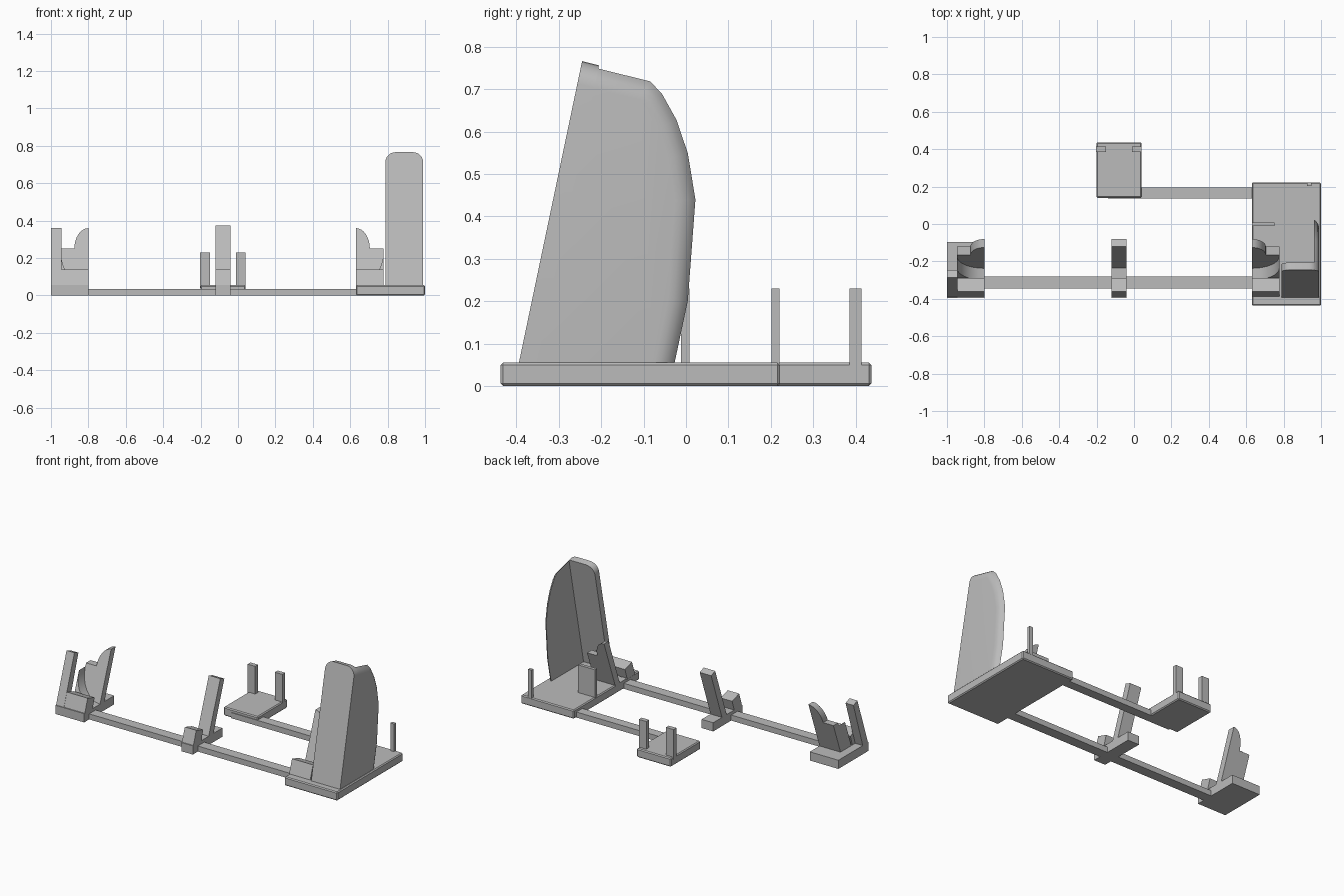
import bpy, bmesh, math
from mathutils import Vector

cube = bpy.data.objects.get("Cube")
if cube:
    bpy.data.objects.remove(cube, do_unlink=True)

grey = bpy.data.materials.new("plain_grey")
grey.use_nodes = True
colour = (0.5, 0.5, 0.5, 1)
grey.diffuse_color = colour
grey.node_tree.nodes["Principled BSDF"].inputs["Base Color"].default_value = colour

BASE = 0.055    # base plate height
LEAN = 0.365    # backward lean of the rests, y per z
MID = -0.085    # mirror plane of the two end rests


def finish(name, bm, smooth=False):
    bmesh.ops.recalc_face_normals(bm, faces=bm.faces[:])
    mesh = bpy.data.meshes.new(name)
    bm.to_mesh(mesh)
    bm.free()
    mesh.materials.append(grey)
    obj = bpy.data.objects.new(name, mesh)
    bpy.context.collection.objects.link(obj)
    if smooth:
        bpy.ops.object.select_all(action='DESELECT')
        obj.select_set(True)
        bpy.context.view_layer.objects.active = obj
        bpy.ops.object.shade_smooth_by_angle(angle=math.radians(35))
    return obj


def prism(points, offset):
    bm = bmesh.new()
    face = bm.faces.new([bm.verts.new(p) for p in points])
    new = bmesh.ops.extrude_face_region(bm, geom=[face])["geom"]
    bmesh.ops.translate(bm, vec=Vector(offset),
                        verts=[v for v in new if isinstance(v, bmesh.types.BMVert)])
    bmesh.ops.recalc_face_normals(bm, faces=bm.faces[:])
    return bm


def box(name, x0, x1, y0, y1, z0, z1, chamfer=0):
    bm = prism([(x0, y0, z0), (x1, y0, z0), (x1, y1, z0), (x0, y1, z0)], (0, 0, z1 - z0))
    if chamfer:
        bmesh.ops.bevel(bm, geom=bm.edges[:], offset=chamfer, segments=1, affect='EDGES')
    return finish(name, bm)


def side_profile(name, yz, x0, x1):
    return finish(name, prism([(x0, y, z) for y, z in yz], (x1 - x0, 0, 0)))


def leaning_panel(name, xz, y, depth):
    """Front outline that leans back, with its foot at y."""
    pts = [(px, y + LEAN * (pz - BASE), pz) for px, pz in xz]
    return finish(name, prism(pts, (0, depth, 0)), True)


# Base plates and connecting bars
box("fin_base", 0.63, 1.0, -0.437, 0.222, 0, BASE, 0.006)
box("left_base", -1.0, -0.8, -0.395, -0.095, 0, BASE)
box("centre_base", -0.12, -0.04, -0.395, -0.1, 0, BASE)
box("rear_base", -0.2, 0.04, 0.14, 0.437, 0, BASE, 0.006)
box("front_bar", -0.81, 0.64, -0.345, -0.28, 0, 0.035)
box("rear_bar", -0.14, 0.64, 0.136, 0.195, 0, 0.035)

# Upright pins
box("rear_pin_a", -0.203, -0.15, 0.386, 0.414, 0.04, 0.23)
box("rear_pin_b", -0.012, 0.04, 0.386, 0.414, 0.04, 0.23)
box("corner_pin", 0.925, 0.95, 0.202, 0.221, 0.04, 0.23)
box("wide_pin", 0.632, 0.75, -0.012, 0.008, 0.04, 0.23)

# Front lips and the centre rest
LIP = [(-0.39, 0.05), (-0.36, 0.14), (-0.29, 0.118), (-0.312, 0.05)]
side_profile("centre_lip", LIP, -0.12, -0.04)
side_profile("centre_rest", [(-0.237, 0.05), (-0.12, 0.375), (-0.08, 0.36), (-0.19, 0.05)],
             -0.12, -0.04)


# End rests, mirrored about MID
def end_rest(prefix, side):
    inner, horn, outer = (MID + side * d for d in (0.715, 0.79, 0.862))
    arc = [i * math.pi / 16 for i in range(9)]
    outline = [(inner, BASE - 0.01)]
    outline += [(inner + (horn - inner) * math.sin(a), 0.25 + 0.11 * math.cos(a)) for a in arc]
    outline += [(outer, 0.25), (outer, BASE - 0.01)]
    leaning_panel(prefix + "_backrest", outline, -0.237, 0.045)
    # Concave cradle between the lip and the backrest
    cradle = [(outer, BASE - 0.01), (outer, 0.23)]
    cradle += [(inner + (outer - inner) * math.cos(a), 0.23 - 0.175 * math.sin(a)) for a in arc[1:]]
    cradle += [(inner, BASE - 0.01)]
    leaning_panel(prefix + "_cradle", cradle, -0.3, 0.08)
    side_profile(prefix + "_lip", LIP, inner, outer)


end_rest("left", -1)
end_rest("right", 1)

# Outer guard post of the left rest
side_profile("guard_post", [(-0.392, 0.05), (-0.285, 0.36), (-0.245, 0.345), (-0.34, 0.05)],
             -1.0, -0.945)

# Tall fin: a rounded solid trimmed to a front wall and a side wall
FIN = [(-0.395, 0.05), (-0.245, 0.766), (-0.08, 0.725), (-0.05, 0.693), (-0.015, 0.63),
       (0.012, 0.55), (0.03, 0.44), (0.012, 0.2), (-0.02, 0.05)]


def fin_wall(name, point, normal):
    bm = prism([(0.788, y, z) for y, z in FIN], (0.202, 0, 0))
    first, second = FIN[:2]

    def rounded(e):
        a, b = (v.co for v in e.verts)
        if abs(a.x - b.x) > 0.01 or max(a.z, b.z) < 0.06:
            return False
        return max(a.y, b.y) > second[0] + 0.01
    bmesh.ops.bevel(bm, geom=[e for e in bm.edges if rounded(e)], offset=0.055,
                    segments=6, profile=0.5, affect='EDGES')
    bmesh.ops.bisect_plane(bm, geom=bm.verts[:] + bm.edges[:] + bm.faces[:],
                           plane_co=point, plane_no=normal, clear_outer=True)
    bmesh.ops.holes_fill(bm, edges=[e for e in bm.edges if e.is_boundary], sides=0)
    finish(name, bm, True)


fin_wall("fin_front_wall", (0.9, -0.353, 0.05), (0, 0.716, -0.15))
fin_wall("fin_side_wall", (0.963, 0, 0), (-1, 0, 0))
